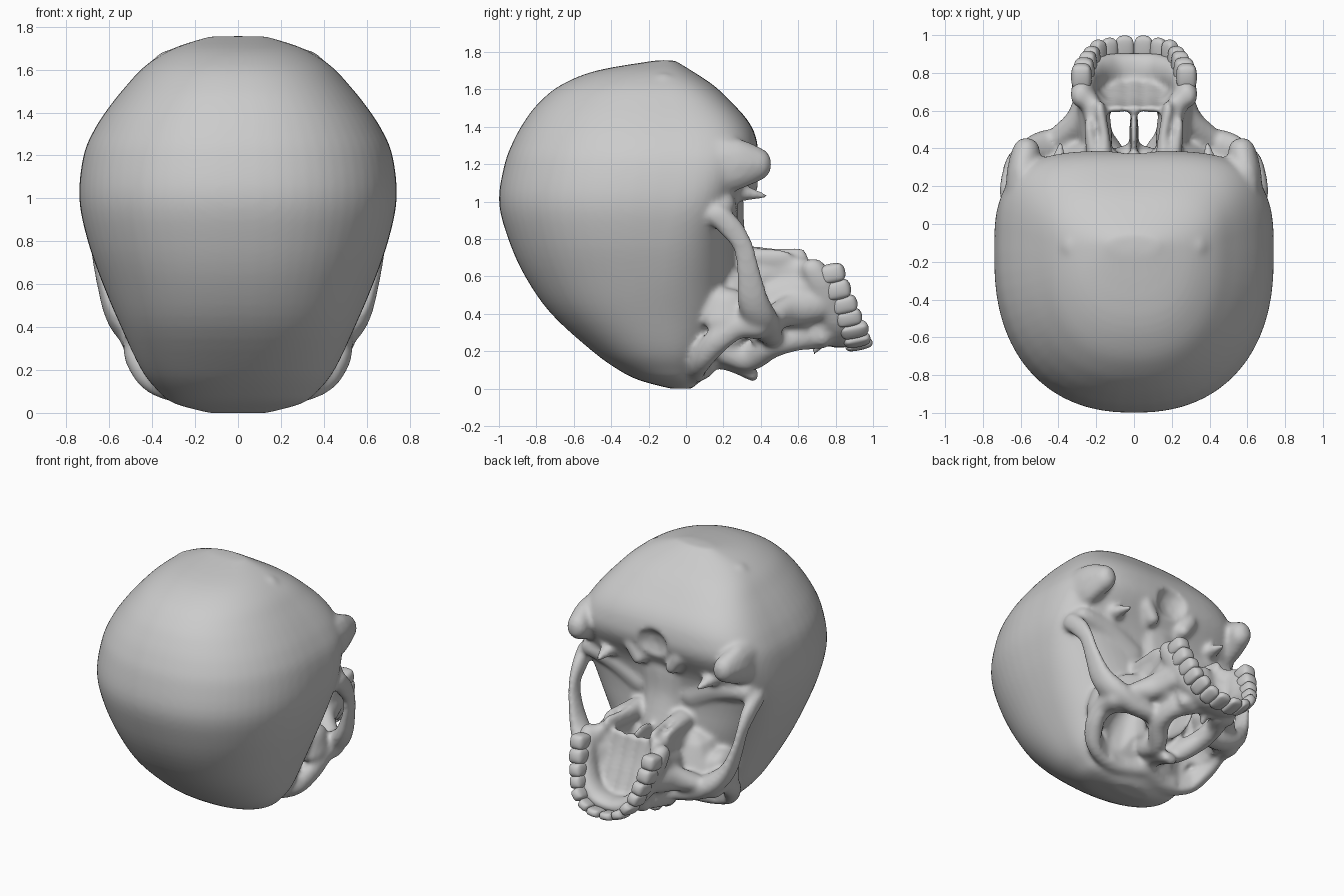
import bpy, bmesh, math
from mathutils import Matrix, Vector


def spline(rows, steps):
    """Smooth in-between rows (Catmull-Rom) for profiles and paths."""
    v = [Vector(r) for r in rows]
    v = [v[0]] + v + [v[-1]]
    out = []
    for i in range(1, len(v) - 2):
        a, b, c, d = v[i - 1:i + 3]
        for s in range(steps):
            t = s / steps
            out.append(0.5 * (2 * b + (c - a) * t + (2 * a - 5 * b + 4 * c - d) * t * t
                              + (3 * b - a - 3 * c + d) * t ** 3))
    return out + [v[-2]]


def ball(bm, c, r):
    m = Matrix.Translation(c) @ Matrix.Diagonal((*r, 1))
    bmesh.ops.create_icosphere(bm, subdivisions=2, radius=1, matrix=m)


def limb(bm, rows, mirror=True, steps=7):
    """Row of merged balls along a path: x, y, z, then radii in x, y, z."""
    for p in spline(rows, steps):
        for s in ((1, -1) if mirror else (1,)):
            ball(bm, (s * p[0], p[1], p[2]), p[3:6])


def make(name, bm):
    bmesh.ops.recalc_face_normals(bm, faces=bm.faces)
    me = bpy.data.meshes.new(name)
    bm.to_mesh(me)
    bm.free()
    for f in me.polygons:
        f.use_smooth = True
    ob = bpy.data.objects.new(name, me)
    bpy.context.collection.objects.link(ob)
    return ob


def remesh(ob, size):
    m = ob.modifiers.new("fuse", 'REMESH')
    m.mode = 'VOXEL'
    m.voxel_size = size
    m.use_smooth_shade = True


skull = bmesh.new()

# braincase: sections stacked from forehead (z 0) to back of head
# z, y min, y max, half width, y of widest point, squareness of base side
stations = [
    (0.0, -0.08, 0.03, 0.14, -0.03, 2), (0.045, -0.25, 0.08, 0.30, -0.05, 2),
    (0.10, -0.36, 0.11, 0.37, -0.08, 2.3), (0.20, -0.50, 0.16, 0.45, -0.12, 2.5),
    (0.40, -0.72, 0.25, 0.545, -0.18, 2.5), (0.60, -0.86, 0.27, 0.63, -0.18, 2.6),
    (0.80, -0.95, 0.26, 0.70, -0.19, 3.2), (1.00, -1.0, 0.28, 0.74, -0.18, 4),
    (1.20, -0.97, 0.38, 0.72, -0.15, 3.8), (1.32, -0.925, 0.38, 0.67, -0.15, 3.8),
    (1.42, -0.87, 0.34, 0.605, -0.15, 3.7), (1.52, -0.795, 0.255, 0.525, -0.15, 3.5),
    (1.62, -0.675, 0.15, 0.43, -0.14, 3), (1.70, -0.48, 0.03, 0.30, -0.13, 2.4),
    (1.755, -0.16, -0.06, 0.13, -0.10, 2)]
N = 64
rings = []
for z, y0, y1, w, c, e in spline(stations, 4):
    ring = []
    for i in range(N):
        a = 2 * math.pi * i / N
        ca, sa = math.cos(a), math.sin(a)
        k = 2 / (e if sa > 0 else 2.3)
        x = w * math.copysign(abs(ca) ** k, ca)
        y = c + ((y1 - c) if sa > 0 else (c - y0)) * math.copysign(abs(sa) ** k, sa)
        ring.append(skull.verts.new((x, y, z)))
    rings.append(ring)
for a, b in zip(rings, rings[1:]):
    for i in range(N):
        j = (i + 1) % N
        skull.faces.new((a[i], a[j], b[j], b[i]))
skull.faces.new(rings[0][::-1])
skull.faces.new(rings[-1])

# brow ridge running into the outer orbit rim
limb(skull, [(0, 0.09, 0.12, .07, .07, .07), (0.2, 0.05, 0.09, .08, .06, .06),
             (0.38, 0.08, 0.15, .07, .06, .07), (0.47, 0.16, 0.25, .055, .075, .07),
             (0.485, 0.27, 0.33, .055, .075, .07), (0.47, 0.38, 0.34, .08, .08, .08)])
# orbit walls, hollowed later
limb(skull, [(0.27, 0.25, 0.37, .19, .21, .16), (0.2, 0.24, 0.52, .2, .18, .14)])
limb(skull, [(0.47, 0.22, 0.36, .06, .13, .07), (0.43, 0.22, 0.45, .08, .13, .09)])
limb(skull, [(0.05, 0.22, 0.24, .09, .13, .09), (0.06, 0.28, 0.38, .1, .14, .13)])
# nose bridge and inner orbit rim
limb(skull, [(0, 0.12, 0.17, .07, .06, .06), (0, 0.24, 0.14, .07, .06, .05),
             (0, 0.36, 0.075, .06, .03, .04)], False)
limb(skull, [(0.06, 0.2, 0.2, .07, .06, .07), (0.09, 0.34, 0.17, .06, .07, .08),
             (0.17, 0.46, 0.23, .07, .07, .07), (0.18, 0.6, 0.27, .06, .07, .07),
             (0.12, 0.72, 0.28, .08, .07, .07)])
# cheekbone and cheek arch
limb(skull, [(0.22, 0.46, 0.28, .08, .065, .06), (0.35, 0.44, 0.30, .09, .07, .06),
             (0.48, 0.40, 0.37, .08, .1, .07), (0.575, 0.36, 0.47, .05, .09, .06),
             (0.63, 0.335, 0.62, .032, .07, .05), (0.655, 0.305, 0.76, .032, .06, .05),
             (0.66, 0.24, 0.86, .045, .07, .06), (0.67, 0.17, 0.93, .045, .07, .06)])
# cheek buttress down to the molars, and upper jaw body
limb(skull, [(0.38, 0.46, 0.38, .08, .07, .06), (0.29, 0.56, 0.42, .07, .07, .09),
             (0.25, 0.7, 0.45, .06, .07, .09)])
limb(skull, [(0.2, 0.46, 0.45, .09, .1, .15), (0.22, 0.62, 0.48, .09, .09, .17)])
limb(skull, [(0.2, 0.38, 0.6, .06, .1, .09), (0.21, 0.5, 0.63, .045, .08, .08),
             (0.23, 0.64, 0.62, .05, .07, .08)])
# tooth-bearing ridge
limb(skull, [(0, 0.82, 0.265, .06, .09, .05), (0.10, 0.82, 0.28, .06, .09, .055),
             (0.185, 0.80, 0.35, .06, .09, .06), (0.235, 0.76, 0.45, .06, .09, .06),
             (0.265, 0.72, 0.56, .065, .09, .06), (0.28, 0.68, 0.64, .06, .07, .06)])
# palate plate and front nasal spine
for x in (0, 0.09, 0.17):
    limb(skull, [(x, 0.73, 0.27, .06, .05, .05), (x, 0.68, 0.4, .06, .035, .06),
                 (x, 0.635, 0.52, .06, .03, .06), (x, 0.61, 0.65, .05, .022, .04)])
limb(skull, [(0, 0.73, 0.28, .05, .05, .05), (0, 0.685, 0.20, .02, .02, .025)], False)
# nasal septum
limb(skull, [(0, 0.42, 0.28, .025, .16, .08), (0, 0.48, 0.4, .025, .16, .08),
             (0, 0.48, 0.62, .02, .14, .08)], False)
# wing plates behind the palate
limb(skull, [(0.17, 0.3, 0.70, .07, .07, .07), (0.155, 0.45, 0.70, .03, .06, .06),
             (0.18, 0.6, 0.70, .03, .06, .06)])
limb(skull, [(0.2, 0.3, 0.7, .05, .07, .06), (0.24, 0.5, 0.70, .025, .08, .05)])
# skull floor, condyles, jaw sockets and styloid spikes
limb(skull, [(0, 0.28, 0.62, .15, .1, .1), (0, 0.25, 0.82, .14, .07, .1),
             (0, 0.25, 1.0, .16, .06, .08)], False)
limb(skull, [(0.13, 0.33, 1.08, .05, .06, .05), (0.18, 0.34, 1.16, .05, .05, .06)])
limb(skull, [(0.2, 0.2, 0.85, .1, .08, .09), (0.4, 0.2, 0.95, .1, .08, .09),
             (0.58, 0.2, 0.98, .09, .07, .07)])
limb(skull, [(0.4, 0.28, 1.05, .06, .06, .05), (0.39, 0.42, 1.03, .018, .02, .018)])
# mastoids, and the bump at the top of the neck-muscle area
limb(skull, [(0.60, 0.16, 1.19, .085, .1, .16), (0.59, 0.28, 1.2, .085, .09, .14),
             (0.57, 0.39, 1.2, .075, .07, .09)])
limb(skull, [(0.3, -0.12, 1.645, .09, .08, .05), (0, -0.12, 1.71, .09, .07, .05)])

# openings: orbits, nasal passages, spinal opening and mastoid grooves
cut = bmesh.new()
limb(cut, [(0.29, 0.245, -0.02, .16, .155, .1), (0.295, 0.25, 0.2, .155, .15, .1),
           (0.26, 0.255, 0.34, .11, .11, .1), (0.2, 0.27, 0.47, .05, .05, .06)])
limb(cut, [(0.075, 0.535, 0.25, .05, .11, .08),
           (0.073, 0.5, 0.5, .05, .085, .08), (0.073, 0.5, 0.85, .05, .08, .08)])
limb(cut, [(0.03, 0.47, 0.06, .04, .06, .07), (0.04, 0.56, 0.12, .07, .08, .1)])
ball(cut, (0, 0.42, 1.21), (.14, .1, .14))
limb(cut, [(0.46, 0.43, 1.14, .03, .06, .05), (0.46, 0.43, 1.24, .03, .06, .05)])
cutter = make("opening_cutter", cut)
remesh(cutter, 0.014)
cutter.hide_render = True
cutter.display_type = 'WIRE'

ob = make("skull", skull)
remesh(ob, 0.015)
b = ob.modifiers.new("openings", 'BOOLEAN')
b.operation = 'DIFFERENCE'
b.solver = 'EXACT'
b.object = cutter
remesh(ob, 0.014)
s = ob.modifiers.new("soften", 'SMOOTH')
s.factor = 0.5
s.iterations = 8

# upper teeth: x, y, z, half sizes, turn along the dental arch
teeth = bmesh.new()
row = [(0.05, 0.925, 0.235, .053, .077, .03, 5), (0.13, 0.915, 0.26, .046, .075, .034, 25),
       (0.19, 0.90, 0.315, .046, .08, .04, 50), (0.225, 0.87, 0.38, .041, .075, .06, 75),
       (0.245, 0.845, 0.45, .043, .075, .064, 80), (0.265, 0.81, 0.53, .05, .075, .072, 85),
       (0.278, 0.78, 0.615, .05, .075, .07, 88)]
for i, (x, y, z, a, h, d, turn) in enumerate(row):
    for side in (1, -1):
        w, t = (a, d) if i < 3 else (d * .8, a * 1.15)
        m = (Matrix.Translation((side * x, y, z)) @ Matrix.Rotation(math.radians(12), 4, 'X')
             @ Matrix.Rotation(math.radians(-side * turn), 4, 'Y')
             @ Matrix.Diagonal((w * 2, h * 2, t * 2, 1)))
        cube = bmesh.ops.create_cube(teeth, size=1)["verts"]
        edges = list({e for v in cube for e in v.link_edges})
        new = bmesh.ops.bevel(teeth, geom=edges, offset=0.22, segments=1, affect='EDGES')
        vs = {v for f in new["faces"] for v in f.verts}
        bmesh.ops.transform(teeth, matrix=m, verts=list(vs))
tooth_ob = make("upper_teeth", teeth)
tooth_ob.modifiers.new("round", 'SUBSURF').levels = 2
